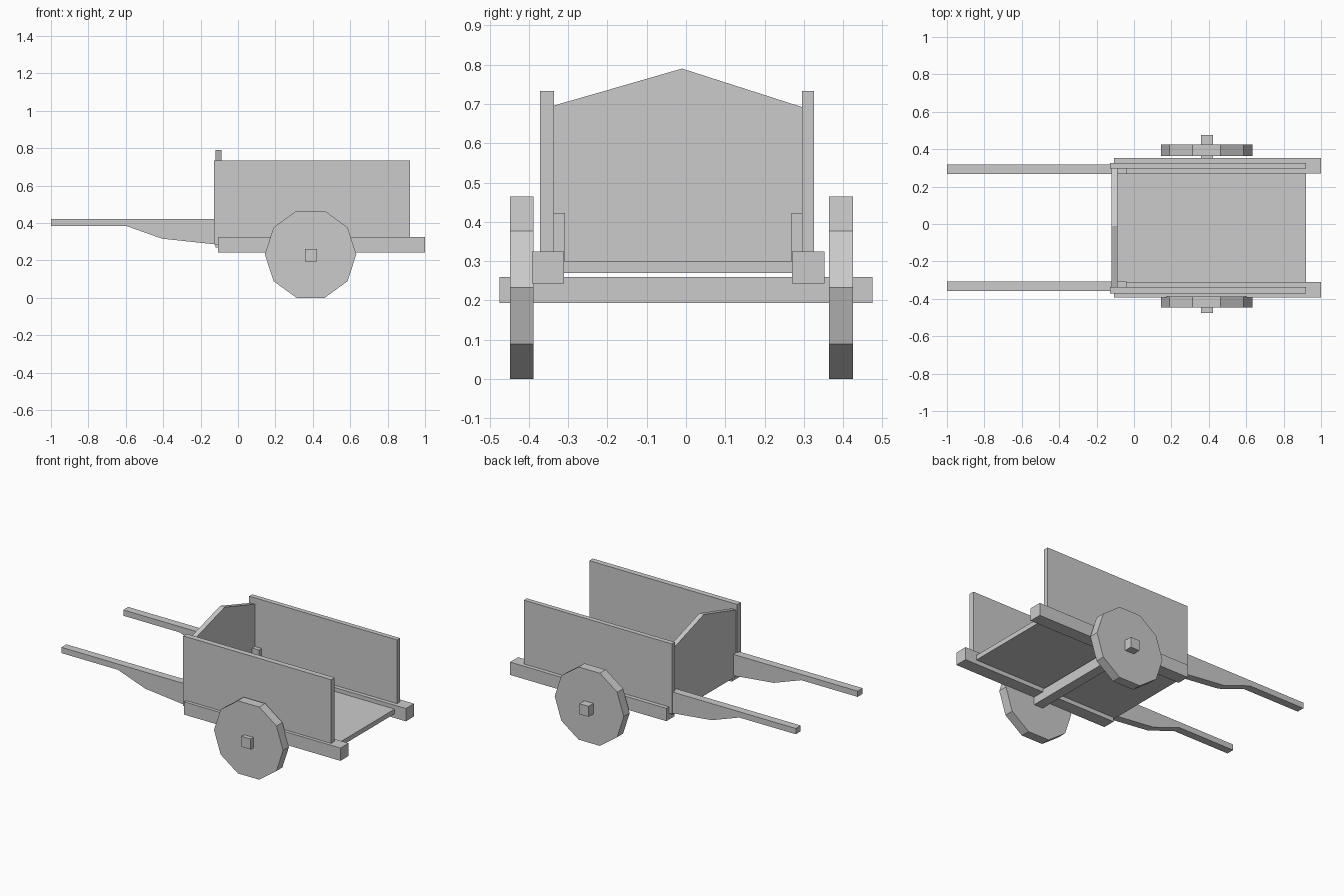
import bpy
import math

cube = bpy.data.objects.get("Cube")
if cube:
    bpy.data.objects.remove(cube, do_unlink=True)

# Single plain material
grey = bpy.data.materials.new("plain grey")
grey.use_nodes = True
COLOR = (0.6, 0.6, 0.6, 1)
grey.diffuse_color = COLOR
bsdf = next(n for n in grey.node_tree.nodes if n.type == "BSDF_PRINCIPLED")
bsdf.inputs["Base Color"].default_value = COLOR

MID_Y = -0.02  # centre line of the cart body


def prism(name, profile, axis, lo, hi):
    """Extrude a closed 2D profile along x (profile is y, z) or y (profile is x, z)."""
    def place(p, d):
        return (d, p[0], p[1]) if axis == "x" else (p[0], d, p[1])
    n = len(profile)
    verts = [place(p, lo) for p in profile] + [place(p, hi) for p in profile]
    sides = [(i, (i + 1) % n, n + (i + 1) % n, n + i) for i in range(n)]
    faces = sides + [tuple(reversed(range(n))), tuple(range(n, 2 * n))]
    if axis == "y":
        faces = [tuple(reversed(f)) for f in faces]
    mesh = bpy.data.meshes.new(name)
    mesh.from_pydata(verts, [], faces)
    mesh.materials.append(grey)
    obj = bpy.data.objects.new(name, mesh)
    bpy.context.collection.objects.link(obj)
    return obj


def box(name, x, y, z):
    rect = [(x[0], z[0]), (x[1], z[0]), (x[1], z[1]), (x[0], z[1])]
    return prism(name, rect, "y", y[0], y[1])


def span(side, inner, outer):
    """Range of y on one side of the body's centre line."""
    return sorted((MID_Y + side * inner, MID_Y + side * outer))


# Cargo bed and axle
box("bed_floor", (-0.11, 0.92), (-0.33, 0.29), (0.27, 0.30))
box("axle", (0.358, 0.422), (-0.475, 0.475), (0.193, 0.26))

# Gabled board at the handle end
board = [(-0.36, 0.27), (0.305, 0.27), (0.305, 0.689), (-0.01, 0.79), (-0.36, 0.689)]
prism("end_board", board, "x", -0.119, -0.087)

# Handle outline: slim grip thickening towards the body
handle = [(-1, 0.385), (-0.6, 0.385), (-0.406, 0.316), (-0.115, 0.285),
          (-0.04, 0.28), (-0.04, 0.422), (-1, 0.422)]

# Ten-sided wheel outline
radius = 0.2445
wheel = [(0.388 + radius * math.cos(math.tau * i / 10),
          0.2325 + radius * math.sin(math.tau * i / 10)) for i in range(10)]

for label, side in (("back", 1), ("front", -1)):
    box(f"{label}_beam", (-0.107, 1), span(side, 0.29, 0.372), (0.243, 0.325))
    box(f"{label}_side_panel", (-0.128, 0.92), span(side, 0.3155, 0.346 + 0.005 * (side < 0)),
        (0.285, 0.733))
    prism(f"{label}_handle", handle, "y", *span(side, 0.288, 0.338))
    y = sorted((-0.0115 + side * 0.376, -0.0115 + side * 0.436))
    prism(f"{label}_wheel", wheel, "y", *y)
